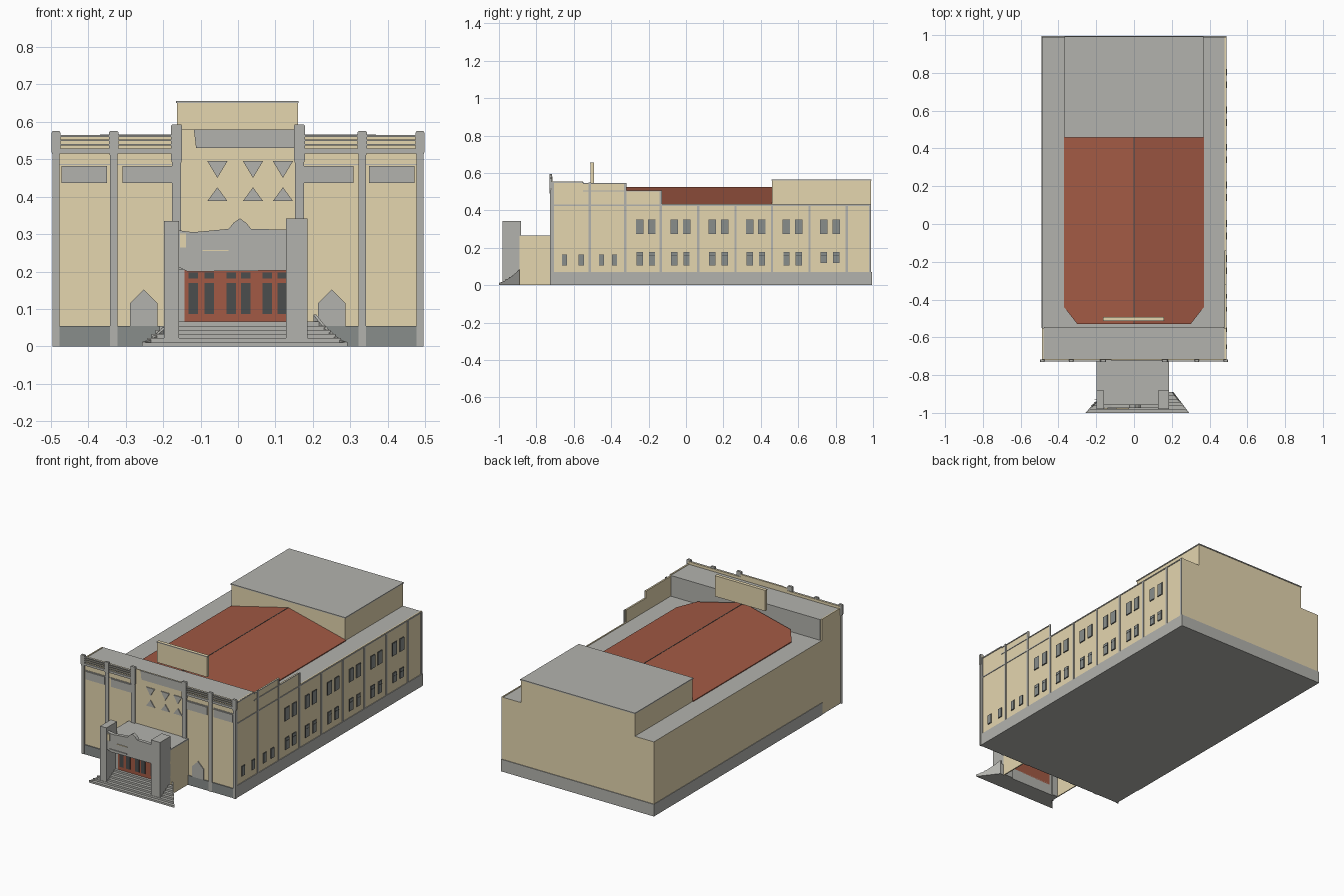
import bpy
import bmesh

default_cube = bpy.data.objects.get("Cube")
if default_cube:
    bpy.data.objects.remove(default_cube, do_unlink=True)


def make_material(name, red, green, blue):
    material = bpy.data.materials.new(name)
    material.use_nodes = True
    colour = (red, green, blue, 1)
    material.diffuse_color = colour
    material.node_tree.nodes["Principled BSDF"].inputs["Base Color"].default_value = colour
    return material


cream = make_material("cream brick", .78, .67, .43)
stone = make_material("grey stone", .45, .45, .42)
brick_red = make_material("red roof and doors", .36, .1, .058)
slate = make_material("slate glass", .25, .27, .26)
dark = make_material("dark glass", .07, .075, .075)


def add_mesh(name, sections, material, top=None):
    """Skin a list of equal cross-sections; the top faces may take another colour."""
    bm = bmesh.new()
    rings = [[bm.verts.new(point) for point in section] for section in sections]
    bm.faces.new(rings[0])
    bm.faces.new(rings[-1])
    for first, second in zip(rings, rings[1:]):
        for i in range(len(first)):
            bm.faces.new((first[i - 1], first[i], second[i], second[i - 1]))
    bmesh.ops.recalc_face_normals(bm, faces=bm.faces)
    bm.normal_update()
    mesh = bpy.data.meshes.new(name)
    mesh.materials.append(material)
    if top:
        mesh.materials.append(top)
        for face in bm.faces:
            face.material_index = int(face.normal.z > .5)
    bm.to_mesh(mesh)
    bm.free()
    item = bpy.data.objects.new(name, mesh)
    bpy.context.collection.objects.link(item)


def box(name, material, x, y, z, top=None):
    sections = [[(x[0], y[0], h), (x[1], y[0], h), (x[1], y[1], h), (x[0], y[1], h)] for h in z]
    add_mesh(name, sections, material, top)


def front_shape(name, material, outline, y):
    """Extrude an outline drawn in x and z along y."""
    add_mesh(name, [[(px, depth, pz) for px, pz in outline] for depth in y], material)


def mirrored(low, high):
    return [(low, high), (-high, -low)]


# Main levels and planes
side, front, back = .487, -.72, .99
deck, plinth_top, block_back, block_roof = .43, .07, -.55, .55
facade_top = .565
plate = (front - .005, front)
side_plate = (side, side + .003)

# Main hall, plinth and front block
box("main_walls", cream, x=(-side, side), y=(front, back), z=(plinth_top, deck), top=stone)
box("base_walls", cream, x=(-side, side), y=(front, block_back), z=(.004, plinth_top))
box("floor", stone, x=(-side, side), y=(front, block_back), z=(0, .004))
box("plinth", stone, x=(-side - .003, side + .004), y=(block_back, back + .004), z=(0, plinth_top))
box("plinth_side", stone, x=(side, side + .004), y=(front, block_back), z=(0, plinth_top))
box("front_plinth", slate, x=(-side, side), y=plate, z=(0, .055))
box("front_block", cream, x=(-side, side), y=(front, block_back), z=(deck, block_roof), top=stone)
box("front_block_rear", stone, x=(-side + .01, side - .01), y=(block_back, block_back + .004), z=(deck, block_roof))
box("facade_parapet", cream, x=(-side, side), y=(front, front + .006), z=(block_roof, facade_top))
box("centre_parapet", cream, x=(-.15, .15), y=(front, front + .006), z=(block_roof, .58))
for x in mirrored(side - .007, side):
    box("block_side_coping", cream, x=x, y=(front, block_back), z=(block_roof, block_roof + .003))
box("block_side_band", stone, x=side_plate, y=(front, block_back), z=(block_roof - .005, block_roof + .002))

# Stepped parapet on one long side
for end, height in ((-.32, .545), (-.14, .505)):
    box("side_parapet", cream, x=(side - .007, side), y=(block_back, end), z=(deck, height))
    box("side_parapet_band", stone, x=side_plate, y=(block_back, end), z=(height - .005, height))

# Rear roof house
box("roof_house", cream, x=(-.365, .365), y=(.46, back), z=(deck, .56))
box("roof_house_cap", stone, x=(-.368, .368), y=(.457, back + .003), z=(.56, .566))


# Gabled red roof with tapered front corners
def gable(y, half, ridge=.525, eave=.435):
    height = ridge - (ridge - eave) * half / .37
    return [(-half, y, deck), (half, y, deck), (half, y, height), (0, y, ridge), (-half, y, height)]


add_mesh("red_roof", [gable(-.53, .3), gable(-.44, .37), gable(.46, .37)], brick_red)
box("roof_ridge", dark, x=(-.002, .002), y=(-.53, .46), z=(.52, .526))

# Raised board on the roof, with a thin grey edge
box("roof_board", cream, x=(-.163, .16), y=(-.511, -.493), z=(.535, .655))
box("roof_board_edge", stone, x=(-.165, .162), y=(-.513, -.511), z=(.65, .655))

# Front pilasters with wider heads
for centre, half, shoulder, height in ((.486, .009, .52, .575), (.332, .01, .52, .575), (.164, .012, .5, .593)):
    for sign in (-1, 1):
        x = sign * centre
        box("front_pilaster", stone, x=(x - half, x + half), y=(front - .008, front), z=(0, shoulder))
        wide = half + .003
        front_shape("pilaster_head", stone, [
            (x - half, shoulder - .01), (x + half, shoulder - .01), (x + wide, shoulder),
            (x + wide, height - .004), (x + half, height), (x - half, height),
            (x - wide, height - .004), (x - wide, shoulder)], y=(front - .01, front + .003))

# Cornice bands, upper front windows and pointed niches
for x in mirrored(.177, .477):
    for low, high in ((.515, .528), (.536, .541), (.548, .553), (.559, facade_top)):
        box("cornice_band", stone, x=x, y=(front - .007, front), z=(low, high))
    box("string_course", stone, x=x, y=(front - .003, front), z=(.484, .487))
for x in mirrored(.176, .308) + mirrored(.35, .472):
    box("upper_front_window", stone, x=x, y=plate, z=(.436, .482))
for x in (-.252, .25):
    front_shape("pointed_niche", stone, [
        (x - .037, .055), (x + .037, .055), (x + .037, .115), (x, .152), (x - .037, .115)], y=plate)

# Centre panel and triangle ornaments
front_shape("centre_panel", stone, [(-.112, .53), (.15, .53), (.15, .58), (-.118, .58)], y=plate)
for x in (-.055, .04, .12):
    for base, tip in ((.495, .45), (.388, .425)):
        front_shape("triangle_ornament", stone, [(x - .027, base), (x + .027, base), (x, tip)], y=plate)

# Side pilasters and string course
pilaster_lines = [front + .007, -.515, -.325, -.135, .065, .265, .46, .66, .86, back - .006]
for y in pilaster_lines:
    height = block_roof if y < -.5 else .545 if y < -.3 else .505 if y < 0 else deck
    box("side_pilaster", stone, x=(side, side + .004), y=(y - .006, y + .006), z=(0, height))
box("side_string_course", stone, x=side_plate, y=(front, back), z=(deck - .006, deck))
box("deck_coping", cream, x=(side - .007, side), y=(block_back, back), z=(deck, deck + .003))


# Side windows in pairs, each with a thin dark frame
def side_window(y, half, low, high):
    rim = .002
    box("window_frame", dark, x=side_plate, y=(y - half - rim, y + half + rim), z=(low - rim, high + rim))
    box("window_glass", slate, x=(side, side + .005), y=(y - half, y + half), z=(low, high))


for bay, centre in enumerate((-.215, -.03, .174, .373, .57, .77)):
    for offset in (-.033, .033):
        y = centre + offset
        side_window(y, .018, .276, .348)
        side_window(y, .015, .12 if bay > 4 else .108, .174)
        box("window_bar", dark, x=(side, side + .006), y=(y - .015, y + .015), z=(.157, .159))
for y in (-.65, -.56, -.452, -.382):
    side_window(y, .012, .108, .162)

# Entrance porch, open underneath
porch_left, porch_right, door_plane, porch_front = -.198, .186, -.89, -.98
for x in ((porch_left, porch_left + .006), (porch_right - .006, porch_right)):
    box("porch_wall", cream, x=x, y=(door_plane, front), z=(0, .262))
box("porch_roof", stone, x=(porch_left, porch_right), y=(porch_front + .01, front), z=(.258, .266))
for x, height in (((porch_left, -.158), .335), ((.128, porch_right), .342)):
    box("porch_pier", stone, x=x, y=(porch_front, door_plane + .008), z=(0, height))
box("porch_ceiling", stone, x=(-.158, .128), y=(porch_front + .01, door_plane), z=(.205, .262))
front_shape("porch_sign_wall", stone, [
    (-.158, .212), (-.135, .2), (.128, .203), (.128, .312), (.035, .314), (.022, .33), (.005, .342),
    (-.012, .33), (-.025, .314), (-.12, .305), (-.158, .31)], y=(porch_front + .005, porch_front + .025))
sign_plate = (porch_front + .001, porch_front + .005)
box("sign_side_panel", cream, x=(-.155, -.139), y=sign_plate, z=(.264, .302))
box("sign_ledge", stone, x=(-.14, -.03), y=sign_plate, z=(.212, .218))
box("sign_line", cream, x=(-.095, -.026), y=sign_plate, z=(.255, .258))

# Red doors with dark glass
door_front = door_plane - .005
box("door_jamb", stone, x=(-.158, -.143), y=(door_front, door_plane), z=(0, .21))
box("doors", brick_red, x=(-.143, .128), y=(door_front, door_plane), z=(.06, .206))
for x in (-.119, -.076, -.018, .021, .079, .118):
    for low, high in ((.086, .169), (.182, .198)):
        box("door_glass", dark, x=(x - .013, x + .012), y=(door_front - .003, door_front), z=(low, high))

# Entrance steps, flaring out in front of the piers
flare_left, flare_right, flare_end = -.253, .288, -.94
for i in range(6):
    y = -1 + .018 * i
    left = flare_left + (porch_left - flare_left) * i / 5
    right = flare_right - .0135 * i
    plan = [(left, y), (right, y), (.205, door_plane), (porch_left, door_plane),
            (porch_left, max(y + .002, flare_end))]
    add_mesh("entrance_step", [[(px, py, z) for px, py in plan] for z in (.011 * i, .011 * (i + 1))], stone)


# Curved side walls of the steps
def step_wall(start, end, back_y, height, count=8):
    sections = []
    for i in range(count + 1):
        t = i / count
        x = start + (end - start) * t
        y = -1 + (back_y + 1) * t
        z = .012 + (height - .012) * t ** 1.5
        sections.append([(x - .004, y, 0), (x + .004, y, 0), (x + .004, y, z), (x - .004, y, z)])
    add_mesh("step_side_wall", sections, stone)


step_wall(flare_left, porch_left, flare_end, .05)
step_wall(flare_right, .205, door_plane, .085)
